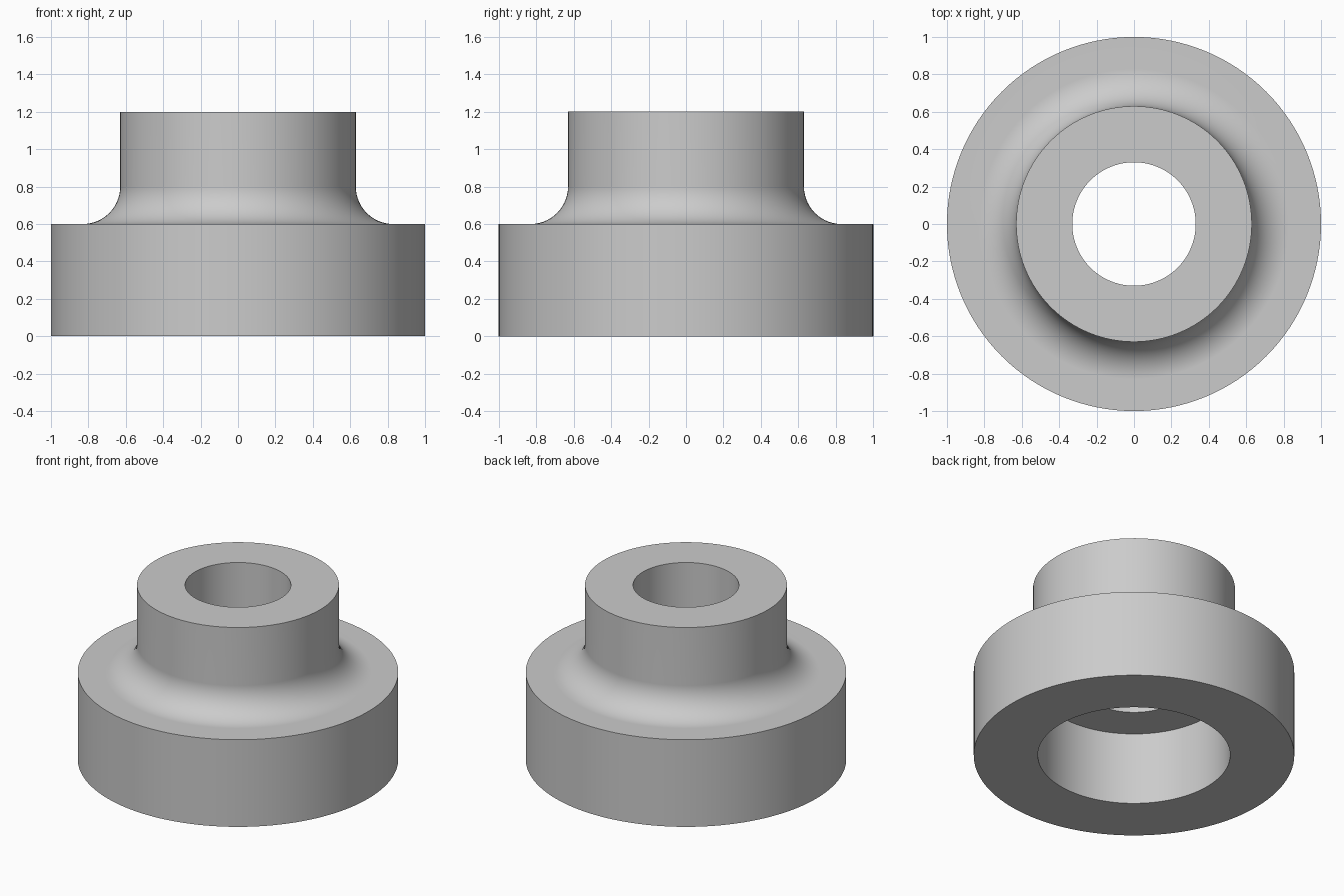
import bpy
import bmesh
import math

if "Cube" in bpy.data.objects:
    bpy.data.objects.remove(bpy.data.objects["Cube"], do_unlink=True)

SEGMENTS = 128
FLANGE_R, HUB_R, BORE_R, RECESS_R = 1.0, 0.63, 0.33, 0.6
FLANGE_TOP, HUB_TOP, RECESS_TOP = 0.6, 1.2, 0.5
FILLET = 0.2
FILLET_STEPS = 14

# Plain grey material
grey = bpy.data.materials.new("light grey")
grey.use_nodes = True
colour = (0.6, 0.6, 0.6, 1)
grey.diffuse_color = colour
grey.node_tree.nodes["Principled BSDF"].inputs["Base Color"].default_value = colour

# Closed half section: recess, flange, fillet, hub, bore
profile = [(RECESS_R, 0), (FLANGE_R, 0), (FLANGE_R, FLANGE_TOP)]
for i in range(FILLET_STEPS + 1):
    a = math.pi / 2 * i / FILLET_STEPS
    profile.append((HUB_R + FILLET - FILLET * math.sin(a),
                    FLANGE_TOP + FILLET - FILLET * math.cos(a)))
profile += [(HUB_R, HUB_TOP), (BORE_R, HUB_TOP),
            (BORE_R, RECESS_TOP), (RECESS_R, RECESS_TOP)]

# Revolve the section about the vertical axis
bm = bmesh.new()
verts = [bm.verts.new((r, 0, z)) for r, z in profile]
edges = [bm.edges.new((v, verts[(i + 1) % len(verts)])) for i, v in enumerate(verts)]
bmesh.ops.spin(bm, geom=verts + edges, cent=(0, 0, 0), axis=(0, 0, 1),
               angle=math.tau, steps=SEGMENTS, use_merge=False)
bmesh.ops.remove_doubles(bm, verts=bm.verts[:], dist=0.0001)
bmesh.ops.recalc_face_normals(bm, faces=bm.faces[:])

mesh = bpy.data.meshes.new("flanged_bushing")
bm.to_mesh(mesh)
bm.free()
mesh.materials.append(grey)
bushing = bpy.data.objects.new("flanged_bushing", mesh)
bpy.context.collection.objects.link(bushing)

# Smooth round walls and fillet, crisp rims
bpy.ops.object.select_all(action="DESELECT")
bushing.select_set(True)
bpy.context.view_layer.objects.active = bushing
bpy.ops.object.shade_smooth_by_angle(angle=math.radians(30))
weighted = bushing.modifiers.new("flat_shoulder_shading", "WEIGHTED_NORMAL")
weighted.keep_sharp = True
